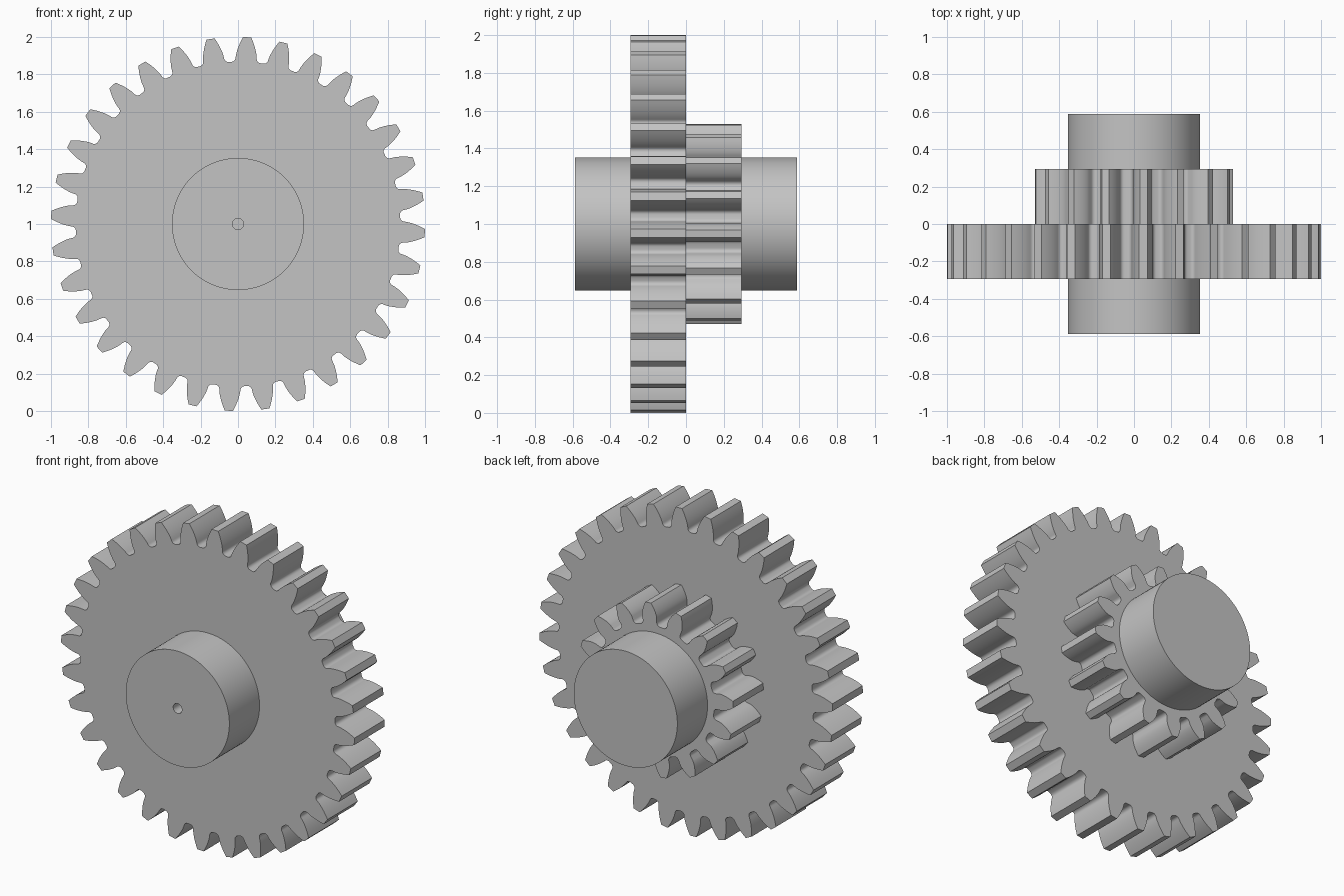
import bpy
import bmesh
from math import pi, sin, cos, tan, acos, radians

cube = bpy.data.objects.get("Cube")
if cube:
    bpy.data.objects.remove(cube, do_unlink=True)

MODULE = 1 / 17            # gear module; large gear tip radius is 17 modules
WIDTH = 5 * MODULE         # thickness of every stage
HUB_RADIUS = 6 * MODULE
BORE_RADIUS = 0.03
AXIS_Z = 1.0
PRESSURE = radians(20)
FILLET = 0.38              # root fillet radius in modules

steel = bpy.data.materials.new("plain grey")
steel.use_nodes = True
grey = (0.55, 0.55, 0.55, 1)
steel.diffuse_color = grey
steel.node_tree.nodes["Principled BSDF"].inputs["Base Color"].default_value = grey


def finish(name, bm):
    """Turn a bmesh into a smooth-by-angle object on the gear axis."""
    bmesh.ops.recalc_face_normals(bm, faces=bm.faces[:])
    mesh = bpy.data.meshes.new(name)
    bm.to_mesh(mesh)
    bm.free()
    mesh.materials.append(steel)
    ob = bpy.data.objects.new(name, mesh)
    ob.location.z = AXIS_Z
    bpy.context.collection.objects.link(ob)
    bpy.ops.object.select_all(action='DESELECT')
    ob.select_set(True)
    bpy.context.view_layer.objects.active = ob
    bpy.ops.object.shade_smooth_by_angle(angle=radians(30))
    return ob


def half_tooth(teeth, steps=7):
    """(radius, angle from tooth centre) from tip to valley, in modules."""
    pitch, tip, root = teeth / 2, teeth / 2 + 1, teeth / 2 - 1.25
    base = pitch * cos(PRESSURE)

    def flank_angle(r):
        a = acos(min(1, base / r))
        return pi / (2 * teeth) + tan(PRESSURE) - PRESSURE - (tan(a) - a)

    # Involute flank
    low = max(base, root + FILLET)
    points = []
    for i in range(steps + 1):
        r = tip + (low - tip) * i / steps
        points.append((r, flank_angle(r)))
    # Rounded root
    centre = pi / teeth
    half_gap = (centre - flank_angle(low)) * (root + FILLET)
    for i in range(6):
        t = pi / 2 * (1 - i / 5)
        r = root + FILLET * (1 - cos(t))
        side = half_gap - FILLET + FILLET * sin(t)
        if r < low - 0.001:
            points.append((r, centre - side / (root + FILLET)))
    return points


def gear(name, teeth, y0, y1):
    """Extrude an involute gear outline; teeth sit a quarter pitch off axis."""
    half = half_tooth(teeth)
    tooth = [(r, -a) for r, a in reversed(half)] + half
    step = 2 * pi / teeth
    bm = bmesh.new()
    outline = []
    for k in range(teeth):
        for r, a in tooth:
            angle = (k - 0.25) * step + a
            outline.append(bm.verts.new((r * MODULE * cos(angle), y0,
                                         r * MODULE * sin(angle))))
    face = bm.faces.new(outline)
    extruded = bmesh.ops.extrude_face_region(bm, geom=[face], use_keep_orig=True)
    moved = [v for v in extruded["geom"] if isinstance(v, bmesh.types.BMVert)]
    bmesh.ops.translate(bm, verts=moved, vec=(0, y1 - y0, 0))
    return finish(name, bm)


def lathe(name, profile, segments=96):
    """Spin (radius, y) points around the axis."""
    bm = bmesh.new()
    verts = [bm.verts.new((r, y, 0)) for r, y in profile]
    edges = [bm.edges.new(pair) for pair in zip(verts, verts[1:])]
    bmesh.ops.spin(bm, geom=verts + edges, cent=(0, 0, 0), axis=(0, 1, 0),
                   angle=2 * pi, steps=segments, use_duplicate=False)
    bmesh.ops.remove_doubles(bm, verts=bm.verts[:], dist=0.00001)
    return finish(name, bm)


# Toothed stages
gear("large_gear", 32, -WIDTH, 0)
gear("small_gear", 16, 0, WIDTH)

# Front hub with a small blind bore, and solid back hub
lathe("front_hub", [(0, -WIDTH), (BORE_RADIUS, -WIDTH), (BORE_RADIUS, -2 * WIDTH),
                    (HUB_RADIUS, -2 * WIDTH), (HUB_RADIUS, -WIDTH)])
lathe("back_hub", [(HUB_RADIUS, WIDTH), (HUB_RADIUS, 2 * WIDTH), (0, 2 * WIDTH)])
